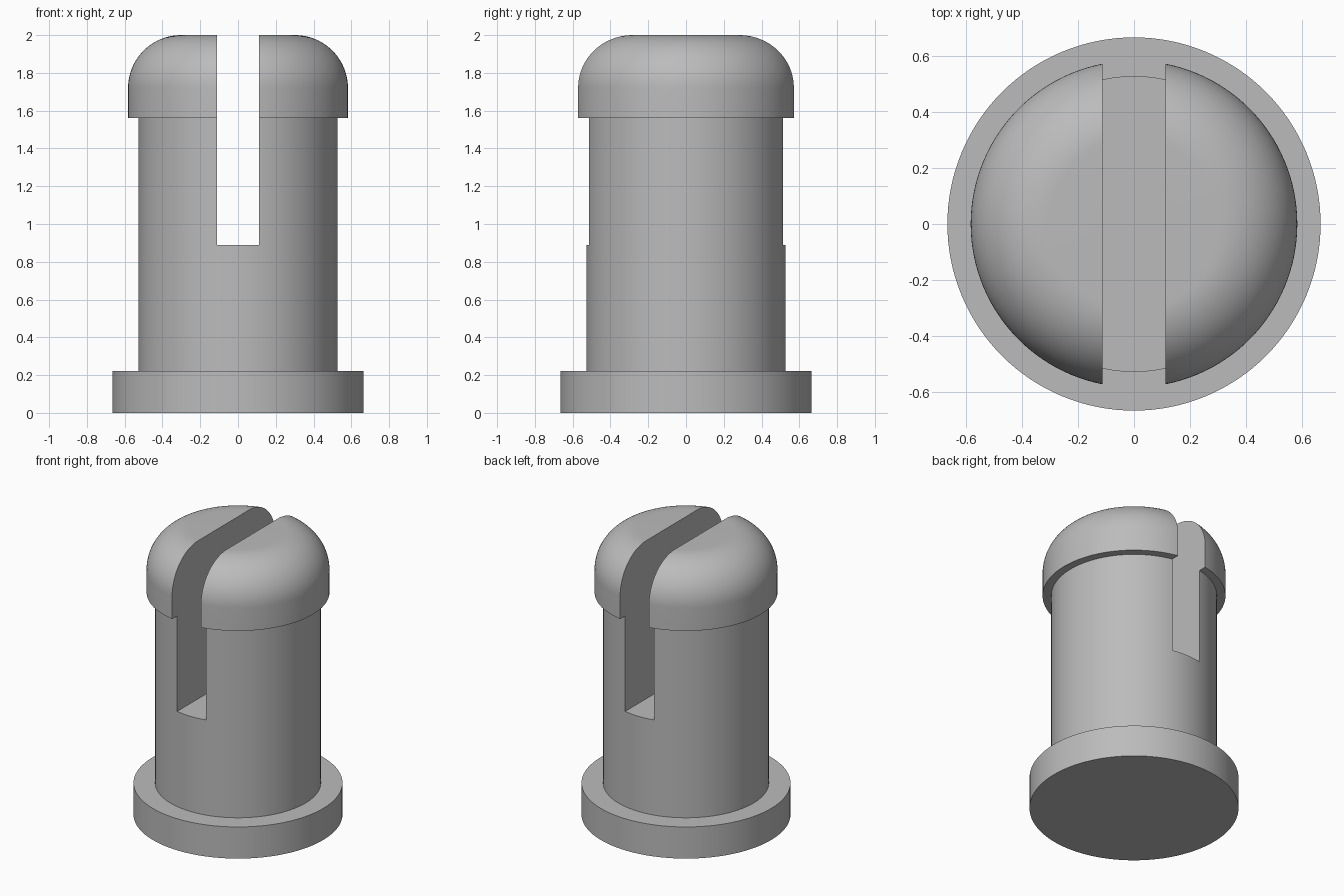
import bpy, bmesh, math
from mathutils import Vector

cube = bpy.data.objects.get("Cube")
if cube:
    bpy.data.objects.remove(cube, do_unlink=True)

# Dimensions
BASE_R, BASE_TOP = 0.665, 0.222
SHAFT_R = 0.527
HEAD_R, HEAD_BOTTOM, TOP = 0.582, 1.56, 2.0
FILLET = 0.28
SLOT_HALF, SLOT_FLOOR = 0.112, 0.89
SEGMENTS = 128

grey = bpy.data.materials.new("plain grey")
grey.use_nodes = True
colour = (0.5, 0.5, 0.5, 1)
grey.diffuse_color = colour
grey.node_tree.nodes["Principled BSDF"].inputs["Base Color"].default_value = colour


def lathe(name, profile):
    """Revolve a (radius, height) profile about z into a closed solid."""
    bm = bmesh.new()
    verts = [bm.verts.new((r, 0, z)) for r, z in profile]
    edges = [bm.edges.new(pair) for pair in zip(verts, verts[1:])]
    bmesh.ops.spin(bm, geom=verts + edges, cent=(0, 0, 0), axis=(0, 0, 1),
                   angle=math.tau, steps=SEGMENTS)
    bmesh.ops.remove_doubles(bm, verts=bm.verts, dist=0.0001)
    bmesh.ops.recalc_face_normals(bm, faces=bm.faces)
    mesh = bpy.data.meshes.new(name)
    bm.to_mesh(mesh)
    bm.free()
    mesh.materials.append(grey)
    obj = bpy.data.objects.new(name, mesh)
    bpy.context.collection.objects.link(obj)
    return obj


# Flanged base, shaft and rounded head in one profile
profile = [(0, 0), (BASE_R, 0), (BASE_R, BASE_TOP), (SHAFT_R, BASE_TOP),
           (SHAFT_R, HEAD_BOTTOM), (HEAD_R, HEAD_BOTTOM)]
steps = 20
for i in range(steps + 1):
    a = math.pi / 2 * i / steps
    profile.append((HEAD_R - FILLET + FILLET * math.cos(a),
                    TOP - FILLET + FILLET * math.sin(a)))
profile.append((0, TOP))
pin = lathe("slotted_pin", profile)

# Slot running front to back through the head and upper shaft
height = TOP + 0.2 - SLOT_FLOOR
bpy.ops.mesh.primitive_cube_add(size=1, location=(0, 0, SLOT_FLOOR + height / 2))
cutter = bpy.context.object
cutter.name = "slot_cutter"
cutter.scale = (2 * SLOT_HALF, 2, height)
cutter.data.materials.append(grey)
cutter.hide_render = True
bpy.context.view_layer.update()

bpy.ops.object.select_all(action="DESELECT")
pin.select_set(True)
bpy.context.view_layer.objects.active = pin
cut = pin.modifiers.new("slot", "BOOLEAN")
cut.operation = "DIFFERENCE"
cut.solver = "EXACT"
cut.object = cutter
bpy.ops.object.modifier_apply(modifier=cut.name)
bpy.data.objects.remove(cutter, do_unlink=True)

# Smooth curves, crisp edges
bpy.ops.object.shade_smooth_by_angle(angle=math.radians(30))
